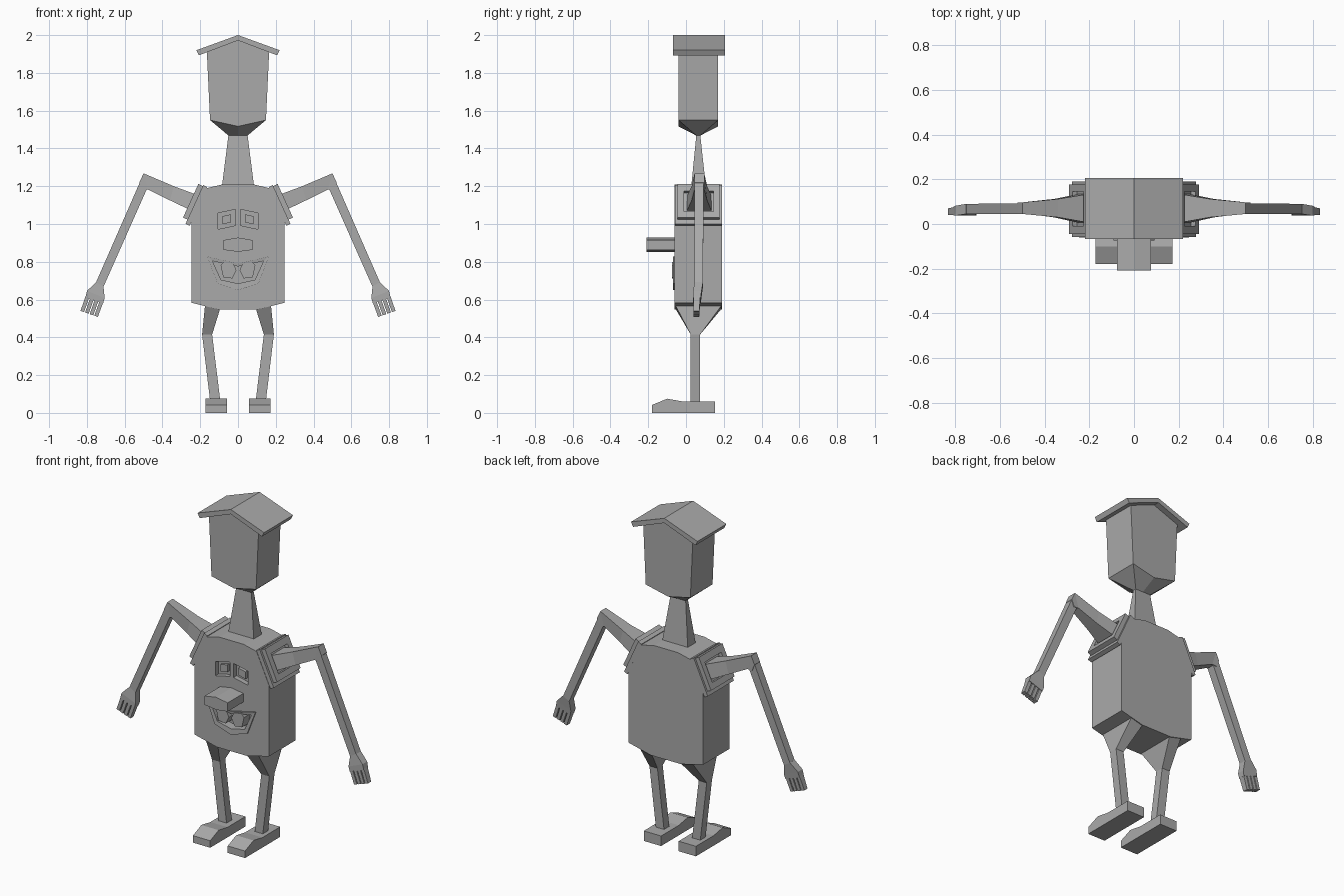
import bpy, bmesh

if "Cube" in bpy.data.objects:
    bpy.data.objects.remove(bpy.data.objects["Cube"])

grey = bpy.data.materials.new("plain grey")
grey.diffuse_color = (0.4, 0.4, 0.4, 1)
grey.use_nodes = True
grey.node_tree.nodes["Principled BSDF"].inputs["Base Color"].default_value = grey.diffuse_color


def loft(name, rings, caps=True, loop=False, mirror=False):
    """Skin a list of equal-length point rings."""
    bm = bmesh.new()
    vs = [[bm.verts.new(p) for p in r] for r in rings]
    n = len(rings[0])
    pairs = list(zip(vs, vs[1:]))
    if loop:
        pairs.append((vs[-1], vs[0]))
    for a, b in pairs:
        for i in range(n):
            j = (i + 1) % n
            bm.faces.new((a[i], a[j], b[j], b[i]))
    if caps and not loop:
        bm.faces.new(vs[0])
        bm.faces.new(vs[-1])
    bmesh.ops.recalc_face_normals(bm, faces=bm.faces)
    me = bpy.data.meshes.new(name)
    bm.to_mesh(me)
    bm.free()
    me.materials.append(grey)
    ob = bpy.data.objects.new(name, me)
    bpy.context.collection.objects.link(ob)
    if mirror:
        ob.modifiers.new("Mirror", 'MIRROR')
    return ob


def flat(profile, y):
    return [(x, y, z) for x, z in profile]


def prism(name, profile, y0, y1, mirror=False):
    return loft(name, [flat(profile, y0), flat(profile, y1)], mirror=mirror)


def seg(a, b, y0, y1):
    """Four-point ring across a limb, from edge a to edge b."""
    return [(a[0], y0, a[1]), (b[0], y0, b[1]), (b[0], y1, b[1]), (a[0], y1, a[1])]


def rect(x, z, y0, y1):
    return [(-x, y0, z), (x, y0, z), (x, y1, z), (-x, y1, z)]


def sym(half):
    """Complete a right-hand xz profile with its mirror image."""
    return half + [(-x, z) for x, z in reversed(half) if x > 0]


def scaled(profile, s):
    cx = sum(p[0] for p in profile) / len(profile)
    cz = sum(p[1] for p in profile) / len(profile)
    return [(cx + (x - cx) * s, cz + (z - cz) * s) for x, z in profile]


# body
body = prism("body", sym([(0.08, 1.21), (0.165, 1.19), (0.247, 1.01),
                          (0.247, 0.583), (0.1, 0.547)]), -0.06, 0.19)

# eye and mouth recesses
eye = [(0.012, 1.078), (0.107, 1.057), (0.107, 0.972), (0.012, 0.993)]
lip_out = sym([(0, 0.79), (0.163, 0.828), (0.108, 0.685), (0, 0.65)])
lip_in = sym([(0, 0.775), (0.135, 0.804), (0.09, 0.705), (0, 0.685)])
lip_out = [p for i, p in enumerate(lip_out) if p not in lip_out[:i]]
lip_in = [p for i, p in enumerate(lip_in) if p not in lip_in[:i]]
for nm, prof, depth, mir in (("eye_cutter", eye, -0.03, True),
                             ("mouth_cutter", lip_in, -0.015, False)):
    cut = prism(nm, prof, -0.12, depth, mir)
    cut.hide_render = True
    cut.hide_viewport = False
    cut.display_type = 'WIRE'
    b = body.modifiers.new(nm, 'BOOLEAN')
    b.operation = 'DIFFERENCE'
    b.solver = 'EXACT'
    b.object = cut

# face details
prism("pupils", scaled(eye, 0.5), -0.048, -0.025, True)
loft("lips", [flat(lip_out, -0.055), flat(lip_out, -0.068),
              flat(lip_in, -0.066), flat(lip_in, -0.03)], loop=True)
tooth = [(0.025, 0.79), (0.075, 0.80), (0.092, 0.78), (0.078, 0.718),
         (0.03, 0.712), (0.008, 0.755)]
prism("teeth", tooth, -0.075, -0.01, True)
prism("nose", [(-0.077, 0.915), (0, 0.928), (0.077, 0.915),
               (0.077, 0.863), (0, 0.853), (-0.077, 0.863)], -0.208, -0.05)


# shoulder plates, laid out along the slanted shoulder (u down, n outward)
def slant(u, n):
    return (0.206 + 0.415 * u + 0.91 * n, 1.10 - 0.91 * u + 0.415 * n)


def plate_ring(u0, u1, n, y0, y1):
    return seg(slant(u0, n), slant(u1, n), y0, y1)


loft("shoulder_base", [plate_ring(-0.105, 0.12, 0.0, -0.058, 0.19),
                       plate_ring(-0.105, 0.12, 0.024, -0.058, 0.19)], mirror=True)
loft("shoulder_socket", [plate_ring(-0.1, 0.095, 0.022, -0.045, 0.178),
                         plate_ring(-0.1, 0.095, 0.05, -0.045, 0.178),
                         plate_ring(-0.06, 0.06, 0.05, -0.01, 0.145),
                         plate_ring(-0.06, 0.06, 0.026, -0.01, 0.145)], mirror=True)

# arms
loft("upper_arm", [seg((0.2, 1.148), (0.245, 1.07), 0.005, 0.135),
                   seg((0.34, 1.2), (0.36, 1.125), 0.03, 0.112),
                   seg((0.5, 1.268), (0.475, 1.182), 0.045, 0.097),
                   seg((0.522, 1.22), (0.505, 1.18), 0.045, 0.097)], mirror=True)
loft("forearm", [seg((0.52, 1.22), (0.478, 1.195), 0.045, 0.093),
                 seg((0.752, 0.69), (0.712, 0.668), 0.045, 0.09)], mirror=True)
loft("palm", [seg((0.752, 0.692), (0.712, 0.67), 0.045, 0.09),
              seg((0.799, 0.646), (0.706, 0.608), 0.038, 0.082),
              seg((0.808, 0.612), (0.714, 0.58), 0.038, 0.078)], mirror=True)


def along(a, b, t):
    return tuple(p + (q - p) * t for p, q in zip(a, b))


for i in range(4):
    t0, t1 = i * 0.265, i * 0.265 + 0.205
    root = ((0.806, 0.62), (0.712, 0.59))
    tip = ((0.834, 0.54), (0.742, 0.508))
    loft("finger_%d" % (i + 1),
         [seg(along(*root, t0), along(*root, t1), 0.04, 0.076),
          seg(along(*tip, t0), along(*tip, t1), 0.04, 0.07)], mirror=True)

# legs
loft("leg", [seg((0.175, 0.567), (0.095, 0.55), -0.055, 0.187),
             seg((0.19, 0.415), (0.137, 0.415), 0.025, 0.075),
             seg((0.146, 0.05), (0.092, 0.05), 0.025, 0.075)], mirror=True)

# feet, a side profile extruded across x
shoe = [(-0.18, 0.0), (-0.18, 0.042), (-0.1, 0.075), (-0.015, 0.06),
        (0.153, 0.06), (0.153, 0.0)]
loft("foot", [[(x, y, z) for y, z in shoe] for x in (0.058, 0.173)], mirror=True)

# neck
loft("neck", [rect(0.085, 1.2, 0.028, 0.105), rect(0.05, 1.475, 0.055, 0.075)])

# head: five-sided block with a peaked top and a tapered chin
F, B = -0.04, 0.17


def head_ring(w, zs, zc, f, b):
    return [(-w, f, zs), (0, f, zc), (w, f, zs), (w, b, zs), (0, b, zc), (-w, b, zs)]


loft("head", [head_ring(0.05, 1.468, 1.468, 0.055, 0.075),
              head_ring(0.148, 1.55, 1.517, F, B),
              head_ring(0.165, 1.915, 1.975, F, B)])

# roof
prism("roof", [(0, 2.0), (0.22, 1.92), (0.207, 1.893), (0, 1.972),
               (-0.207, 1.893), (-0.22, 1.92)], -0.068, 0.206)
